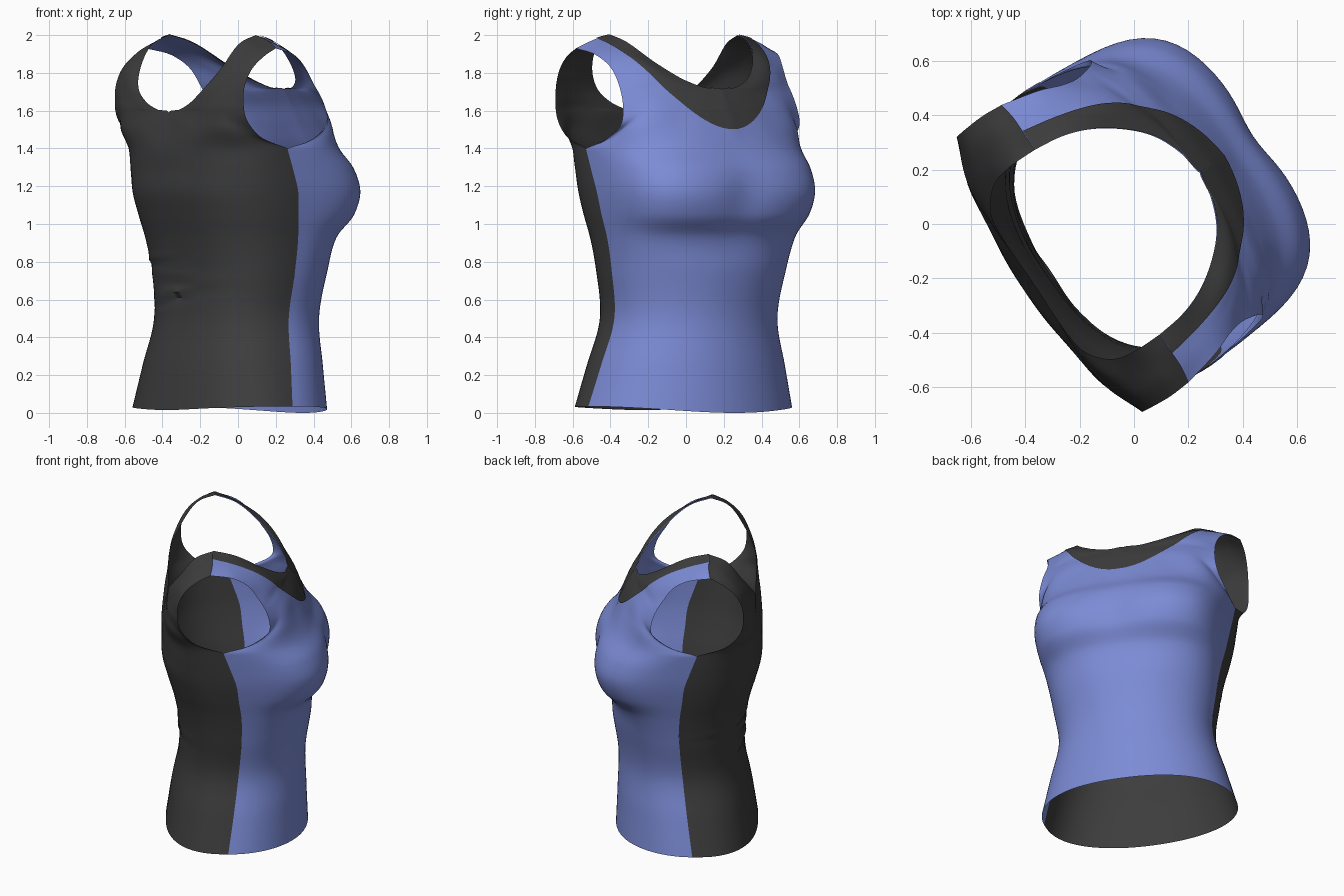
import bpy
import bmesh
from math import sin, cos, exp, pi, radians
from mathutils import Vector

if "Cube" in bpy.data.objects:
    bpy.data.objects.remove(bpy.data.objects["Cube"])

COLS, STEPS = 24, 9           # columns per quarter, rows between key sections


def material(name, color):
    mat = bpy.data.materials.new(name)
    mat.use_nodes = True
    mat.diffuse_color = (*color, 1)
    mat.node_tree.nodes["Principled BSDF"].inputs["Base Color"].default_value = (*color, 1)
    return mat


blue = material("periwinkle cloth", (0.2, 0.26, 0.67))
charcoal = material("charcoal cloth", (0.047, 0.047, 0.047))

# Torso sections: height, half width, seam depth, front depth, back depth, front squareness
BODY = [
    (0.035, 0.61, -0.05, 0.48, 0.395, 2),
    (0.25, 0.55, -0.02, 0.44, 0.39, 2),
    (0.50, 0.485, 0.01, 0.405, 0.375, 2),
    (0.75, 0.515, 0.03, 0.42, 0.40, 2.1),
    (0.93, 0.545, 0.03, 0.44, 0.435, 2.5),
    (1.05, 0.57, 0.015, 0.53, 0.455, 3.2),
    (1.17, 0.59, 0.0, 0.565, 0.47, 3.5),
    (1.29, 0.60, -0.04, 0.575, 0.43, 3.2),
    (1.40, 0.606, -0.08, 0.535, 0.39, 2.8),
]
# Chest rows from centre or neck edge to armhole edge
CHEST = [
    [(0, .40, 1.53), (.25, .37, 1.53), (.50, .27, 1.52), (.59, .10, 1.455)],
    [(0, .355, 1.63), (.22, .33, 1.63), (.44, .275, 1.61), (.57, .20, 1.53)],
    [(0, .306, 1.71), (.20, .29, 1.70), (.41, .25, 1.675), (.55, .185, 1.65)],
    [(.09, .29, 1.718), (.24, .275, 1.72), (.41, .225, 1.71), (.545, .165, 1.69)],
    [(.19, .25, 1.755), (.30, .24, 1.76), (.42, .20, 1.755), (.54, .133, 1.74)],
    [(.30, .15, 1.84), (.38, .15, 1.845), (.47, .11, 1.84), (.55, .07, 1.83)],
    [(.395, -.04, 1.97), (.45, -.02, 1.94), (.52, -.015, 1.915), (.58, -.01, 1.89)],
]
# Shoulder blade rows, same order
BLADE = [
    [(0, -.45, 1.5), (.25, -.45, 1.51), (.50, -.40, 1.51), (.61, -.28, 1.48)],
    [(0, -.43, 1.59), (.22, -.435, 1.595), (.46, -.42, 1.59), (.61, -.35, 1.57)],
    [(.10, -.43, 1.605), (.28, -.435, 1.615), (.46, -.42, 1.62), (.61, -.36, 1.61)],
    [(.20, -.43, 1.64), (.32, -.43, 1.65), (.47, -.41, 1.66), (.61, -.362, 1.655)],
    [(.29, -.42, 1.7), (.38, -.415, 1.71), (.50, -.39, 1.715), (.61, -.36, 1.71)],
    [(.38, -.355, 1.82), (.46, -.355, 1.82), (.54, -.345, 1.815), (.615, -.32, 1.81)],
    [(.41, -.24, 1.965), (.48, -.24, 1.94), (.55, -.24, 1.92), (.62, -.235, 1.89)],
]
SHOULDER = [(.41, -.15, 2.0), (.48, -.15, 1.985), (.55, -.15, 1.96), (.615, -.16, 1.93)]


def spline(points, steps):
    """Smooth curve through all the points, with slopes weighted by spacing."""
    p = [Vector(q) for q in points]
    gap = [(b - a).length for a, b in zip(p, p[1:])]
    slope = [(b - a) / g for a, b, g in zip(p, p[1:], gap)]
    inner = [(s * h + t * g) / (g + h) for s, t, g, h in zip(slope, slope[1:], gap, gap[1:])]
    tangent = [slope[0]] + inner + [slope[-1]]
    out = []
    for i, g in enumerate(gap):
        for k in range(steps):
            t = k / steps
            ease = t * t * (3 - 2 * t)
            out.append(p[i].lerp(p[i + 1], ease) + g * t * (1 - t)
                       * ((1 - t) * tangent[i] - t * tangent[i + 1]))
    return out + [p[-1]]


def body_row(section, front):
    z, width, seam, deep_front, deep_back, power = section
    depth, n = (deep_front, power) if front else (deep_back, 2.5)
    row = []
    for j in range(COLS + 1):
        ang = pi / 2 * j / COLS
        s, c = sin(ang), max(cos(ang), 0)
        r = ((s / width) ** n + (c / depth) ** n) ** (-1 / n)
        # The hem dips towards the middle
        dip = (0.035 if front else 0.02) * c * c if z < 0.1 else 0
        row.append(Vector((r * s, seam + (r * c if front else -r * c), z - dip)))
    return row


def detail(p, front):
    """Hollow between the breasts, creases across the small of the back."""
    q = p.copy()
    if front:
        q.y -= 0.022 * exp(-(p.x / 0.13) ** 2 - ((p.z - 1.15) / 0.15) ** 2)
    else:
        for x, z, slope, size in ((-.05, .62, .12, .025), (.05, .70, -.06, .015), (-.35, .80, .05, .015)):
            line = (p.z - z - slope * (p.x - x)) / 0.022
            q.y -= size * line * exp(-line ** 2 - ((p.x - x) / 0.25) ** 2)
    return q


def panel(front):
    """Half panel swept upward through its rows, then repeated on the other side."""
    low = [body_row(s, front) for s in BODY]
    high = [spline(r, COLS // 3) for r in (CHEST if front else BLADE) + [SHOULDER]]
    columns = []
    for j in range(COLS + 1):
        under, over = [r[j] for r in low], [r[j] for r in high]
        smooth = spline(under + over, STEPS)
        split = spline(under, STEPS) + spline(under[-1:] + over, STEPS)[1:]
        w = (j / COLS) ** 4       # corner only below the armhole
        columns.append([a.lerp(b, w) for a, b in zip(smooth, split)])
    bm = bmesh.new()
    for side in (1, -1):
        grid = [[bm.verts.new(detail(Vector((side * p.x, p.y, p.z)), front)) for p in col]
                for col in columns]
        for left, right in zip(grid, grid[1:]):
            for i in range(len(left) - 1):
                quad = [left[i], right[i], right[i + 1], left[i + 1]]
                bm.faces.new(quad[::-1] if front == (side > 0) else quad)
    bmesh.ops.remove_doubles(bm, verts=bm.verts, dist=0.0005)
    bm.normal_update()
    return bm


def finish(bm, name, mat):
    mesh = bpy.data.meshes.new(name)
    bm.to_mesh(mesh)
    bm.free()
    mesh.materials.append(mat)
    obj = bpy.data.objects.new(name, mesh)
    bpy.context.collection.objects.link(obj)
    # The garment stands turned on the ground
    obj.rotation_euler.z = radians(-56)
    obj.location = (-0.011, 0.017, 0)
    bpy.ops.object.select_all(action="DESELECT")
    obj.select_set(True)
    bpy.context.view_layer.objects.active = obj
    bpy.ops.object.shade_smooth_by_angle(angle=radians(50))


def above_band(p):
    return p.z - 1.5 - 2 * p.x ** 2 + 0.00013


# Main panels
finish(panel(True), "front_panel", blue)
finish(panel(False), "back_panel", charcoal)

# Neck band: the collar area of the front, cut along a curve and laid on top
band = panel(True)
cuts = []
for edge in list(band.edges):
    a, b = edge.verts
    fa, fb = above_band(a.co), above_band(b.co)
    if fa * fb < 0:
        cuts.append(bmesh.utils.edge_split(edge, a, fa / (fa - fb))[1])
bmesh.ops.connect_verts(band, verts=cuts)
outside = [f for f in band.faces if above_band(f.calc_center_median()) < 0]
bmesh.ops.delete(band, geom=outside, context="FACES")
band.normal_update()
for v in band.verts:
    v.co += v.normal * 0.005
finish(band, "neck_band", charcoal)
